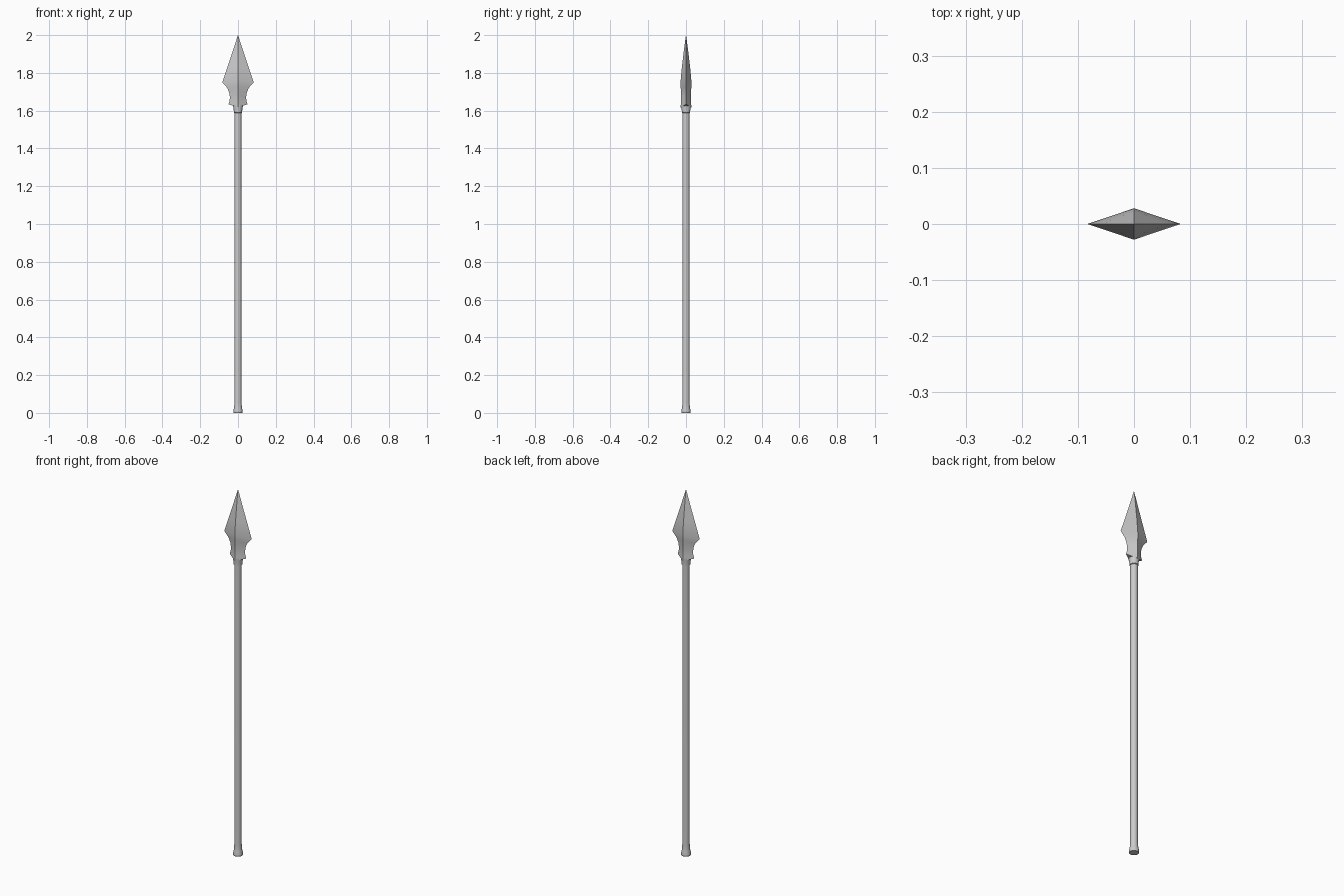
import bpy, bmesh, math

if "Cube" in bpy.data.objects:
    bpy.data.objects.remove(bpy.data.objects["Cube"])


def loft(name, rings, angle):
    """Bridge rings of equal point count, cap both ends."""
    bm = bmesh.new()
    loops = [[bm.verts.new(p) for p in ring] for ring in rings]
    n = len(loops[0])
    for a, b in zip(loops, loops[1:]):
        for i in range(n):
            j = (i + 1) % n
            bm.faces.new((a[i], a[j], b[j], b[i]))
    bm.faces.new(loops[0][::-1])
    bm.faces.new(loops[-1])
    bmesh.ops.remove_doubles(bm, verts=bm.verts, dist=1e-5)
    bmesh.ops.recalc_face_normals(bm, faces=bm.faces)
    me = bpy.data.meshes.new(name)
    bm.to_mesh(me)
    bm.free()
    ob = bpy.data.objects.new(name, me)
    bpy.context.collection.objects.link(ob)
    bpy.ops.object.select_all(action='DESELECT')
    bpy.context.view_layer.objects.active = ob
    ob.select_set(True)
    bpy.ops.object.shade_smooth_by_angle(angle=math.radians(angle))
    return ob


def turned(name, profile, sides=16):
    """Solid of revolution from (radius, z) points."""
    return loft(name, [[(r * math.cos(2 * math.pi * i / sides),
                         r * math.sin(2 * math.pi * i / sides), z)
                        for i in range(sides)] for r, z in profile], 35)


# Shaft with flared butt
turned("shaft", [(0.023, 0), (0.025, 0.003), (0.025, 0.010), (0.0215, 0.025),
                 (0.0195, 0.042), (0.0188, 0.06), (0.0188, 1.60)])

# Collar socket under the blade
turned("collar", [(0.019, 1.588), (0.022, 1.590), (0.0225, 1.600),
                  (0.0225, 1.604), (0.0255, 1.620), (0.0255, 1.632)])

# Blade: diamond sections as (edge half-width, edge z, ridge half-depth, ridge z)
sections = [
    (0.050, 1.634, 0.028, 1.618),
    (0.044, 1.654, 0.0275, 1.648),
    (0.043, 1.675, 0.0275, 1.675),
    (0.047, 1.698, 0.0275, 1.700),
    (0.058, 1.722, 0.028, 1.730),
    (0.083, 1.750, 0.028, 1.762),
    (0.058, 1.825, 0.0215, 1.833),
    (0.030, 1.909, 0.0120, 1.913),
    (0.0004, 2.0, 0.0004, 2.0),
]
loft("blade", [[(w, 0, ze), (0, d, zr), (-w, 0, ze), (0, -d, zr)]
               for w, ze, d, zr in sections], 25)
